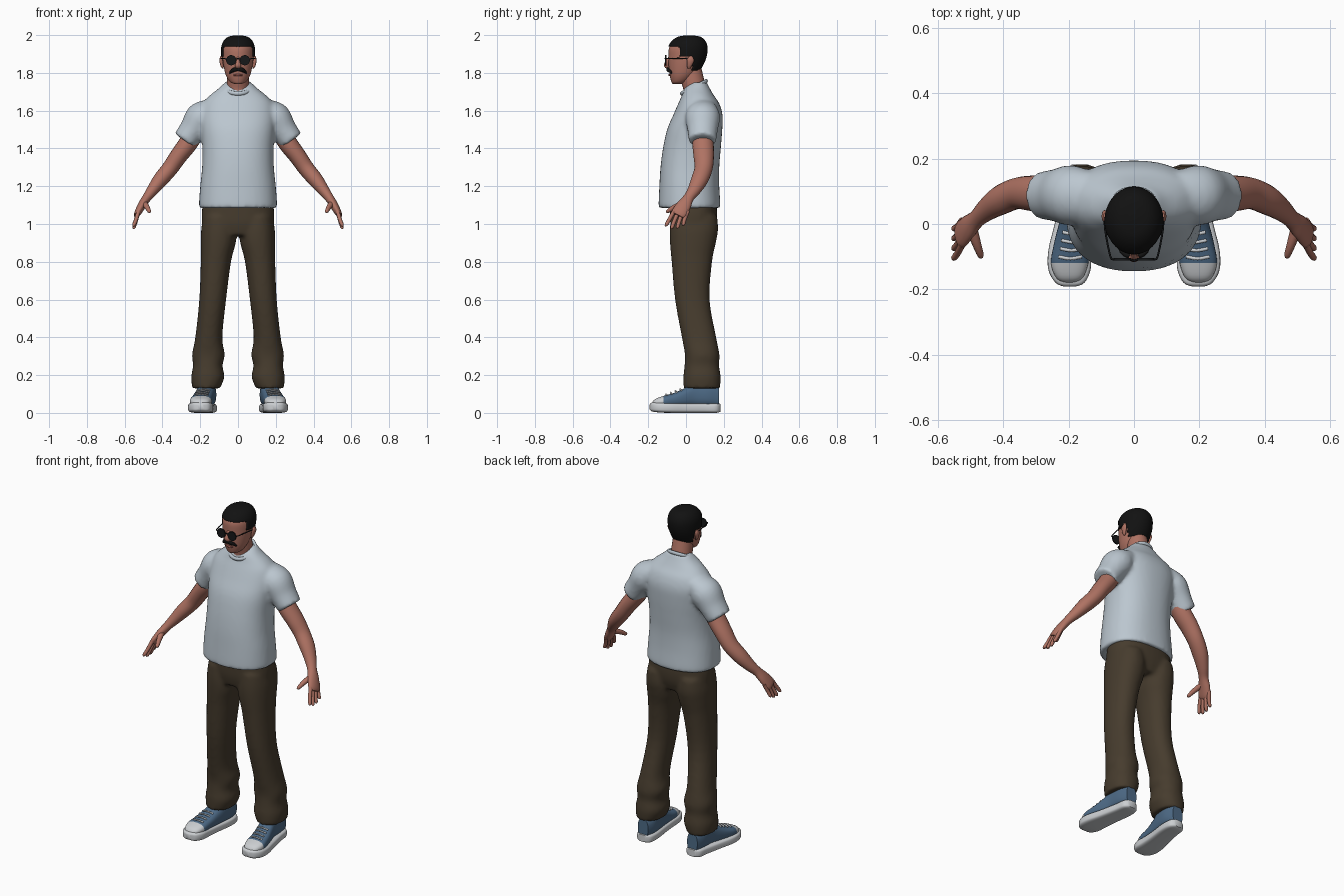
import bpy, bmesh, math
from mathutils import Vector

if "Cube" in bpy.data.objects:
    bpy.data.objects.remove(bpy.data.objects["Cube"])


def material(name, *rgb):
    m = bpy.data.materials.new(name)
    m.use_nodes = True
    m.diffuse_color = (*rgb, 1)
    bsdf = m.node_tree.nodes["Principled BSDF"]
    bsdf.inputs["Base Color"].default_value = (*rgb, 1)
    bsdf.inputs["Roughness"].default_value = 0.8
    return m


SKIN = material("skin", 0.43, 0.17, 0.125)
LIPS = material("lips", 0.32, 0.10, 0.08)
HAIR = material("black hair", 0.006, 0.006, 0.006)
LENS = material("dark glass", 0.008, 0.009, 0.01)
SHIRT = material("pale grey cotton", 0.50, 0.57, 0.63)
TROUSER = material("brown cloth", 0.062, 0.045, 0.027)
CANVAS = material("blue canvas", 0.075, 0.145, 0.24)
RUBBER = material("white rubber", 0.6, 0.62, 0.64)


def spline(keys, steps):
    """Smoothly interpolate rows of numbers."""
    rows = []
    for i in range(len(keys) - 1):
        p = [keys[max(0, min(len(keys) - 1, i + k))] for k in (-1, 0, 1, 2)]
        for s in range(steps):
            t = s / steps
            rows.append([b + t * (c - a) / 2 + t * t * (a - 2.5 * b + 2 * c - d / 2)
                         + t ** 3 * (1.5 * (b - c) + (d - a) / 2)
                         for a, b, c, d in zip(*p)])
    return rows + [list(keys[-1])]


def skin_rings(bm, rings):
    vs = [[bm.verts.new(p) for p in ring] for ring in rings]
    n = len(vs[0])
    for a, b in zip(vs, vs[1:]):
        for j in range(n):
            bm.faces.new((a[j], a[(j + 1) % n], b[(j + 1) % n], b[j]))
    bm.faces.new(vs[0])
    bm.faces.new(vs[-1])


def circle(segs, power=2):
    for j in range(segs):
        a = math.tau * j / segs
        c, s = math.cos(a), math.sin(a)
        yield (math.copysign(abs(c) ** (2 / power), c),
               math.copysign(abs(s) ** (2 / power), s))


def loft(bm, keys, along_y=False, segs=32, steps=4, power=2, grow=0):
    """Rings given as (position, low, high, low, high) bounds."""
    rings = []
    for p, a0, a1, b0, b1 in spline(keys, steps):
        ring = []
        for c, s in circle(segs, power):
            a = (a0 + a1) / 2 + c * ((a1 - a0) / 2 + grow)
            b = (b0 + b1) / 2 + s * ((b1 - b0) / 2 + grow)
            ring.append((a, p, b) if along_y else (a, b, p))
        rings.append(ring)
    skin_rings(bm, rings)


def tube(bm, keys, ref=(0, 1, 0), segs=16, steps=4):
    """Rings across a path of (x, y, z, radius along ref, other radius)."""
    rows = spline(keys, steps)
    pts = [Vector(r[:3]) for r in rows]
    rings = []
    for i, r in enumerate(rows):
        t = (pts[min(i + 1, len(pts) - 1)] - pts[max(i - 1, 0)]).normalized()
        u = Vector(ref)
        u = (u - t * u.dot(t)).normalized()
        v = t.cross(u)
        rings.append([pts[i] + u * c * r[3] + v * s * r[4] for c, s in circle(segs)])
    skin_rings(bm, rings)


def make(name, bm, *mats, mirror=False, voxel=0, rule=None):
    bmesh.ops.recalc_face_normals(bm, faces=bm.faces)
    for f in bm.faces:
        f.smooth = True
        if rule:
            f.material_index = rule(f.calc_center_median())
    me = bpy.data.meshes.new(name)
    bm.to_mesh(me)
    bm.free()
    me.set_sharp_from_angle(angle=math.radians(50))
    for m in mats:
        me.materials.append(m)
    ob = bpy.data.objects.new(name, me)
    bpy.context.collection.objects.link(ob)
    if mirror:
        ob.modifiers.new("both sides", "MIRROR")
    if voxel:
        r = ob.modifiers.new("merge", "REMESH")
        r.mode, r.voxel_size, r.use_smooth_shade = "VOXEL", voxel, True
        s = ob.modifiers.new("soften", "SMOOTH")
        s.factor, s.iterations = 0.5, 5
    return ob


def flip(keys, s):
    """Mirror the x of path rows."""
    return [(k[0] * s, *k[1:]) for k in keys]


def wide(rows):
    """Rows (z, half width, back, front) to symmetric bounds."""
    return [(z, -w, w, y0, y1) for z, w, y0, y1 in rows]


# Shirt: torso and sleeves merged
bm = bmesh.new()
loft(bm, wide([(1.085, .203, -.14, .175), (1.1, .207, -.145, .182), (1.2, .2, -.141, .176),
               (1.3, .19, -.135, .176), (1.4, .188, -.122, .184), (1.5, .196, -.1, .192),
               (1.58, .2, -.066, .193), (1.64, .185, -.04, .175), (1.68, .15, -.022, .148),
               (1.72, .1, -.008, .125), (1.75, .07, .025, .11)]), segs=48, power=2.3)
sleeve = [(.13, .09, 1.62, .07, .05), (.19, .088, 1.567, .092, .085),
          (.24, .088, 1.497, .08, .072), (.282, .087, 1.44, .073, .066)]
for s in (1, -1):
    tube(bm, flip(sleeve, s), segs=28)
make("shirt", bm, SHIRT, voxel=.011)

# Ribbed collar, tilted down to the front
bm = bmesh.new()
rings = []
for c, s in circle(40):
    out = Vector((c, s, 0))
    mid = Vector((c * .072, .042 + s * .066, 1.724 + s * .033))
    rings.append([mid + out * a * .008 + Vector((0, 0, b * .011)) for a, b in circle(10)])
skin_rings(bm, rings + rings[:1])
make("collar", bm, SHIRT)

# Trousers: hips and two legs merged
bm = bmesh.new()
loft(bm, wide([(.94, .17, -.07, .14), (1.0, .19, -.083, .16), (1.06, .192, -.085, .165),
               (1.12, .185, -.085, .16)]), power=2.4)
leg = [(1.04, .02, .185, -.08, .165), (.97, .008, .195, -.086, .17), (.9, .012, .197, -.085, .158),
       (.8, .037, .197, -.076, .138), (.6, .063, .205, -.058, .125), (.4, .083, .226, -.022, .16),
       (.31, .07, .243, -.006, .177), (.25, .082, .238, -.008, .175), (.19, .072, .248, -.014, .184),
       (.13, .095, .242, -.012, .18)]
for s in (1, -1):
    loft(bm, [(z, a * s, b * s, c, d) for z, a, b, c, d in leg], power=2.2)
make("trousers", bm, TROUSER, voxel=.011)

# Shoes: sole, canvas upper with a rubber toe cap, laces
bm = bmesh.new()
loft(bm, [(-.192, .182, .212, .018, .045), (-.18, .152, .24, .008, .055), (-.14, .133, .262, .002, .056),
          (-.08, .13, .262, 0, .053), (0, .124, .243, 0, .05), (.1, .112, .222, 0, .05),
          (.16, .117, .212, 0, .05), (.182, .14, .19, .006, .048)], along_y=True, power=4)
make("shoe_sole", bm, RUBBER, mirror=True)

bm = bmesh.new()
loft(bm, [(-.182, .185, .212, .03, .05), (-.165, .157, .238, .03, .072), (-.12, .14, .254, .03, .09),
          (-.06, .135, .245, .03, .107), (0, .128, .23, .03, .135), (.05, .12, .218, .03, .165),
          (.12, .115, .213, .03, .16), (.175, .13, .198, .03, .14)], along_y=True, power=2.5)
make("shoe_upper", bm, CANVAS, RUBBER, mirror=True, rule=lambda c: int(c.y < -.118))

bm = bmesh.new()
for i in range(4):
    y, z, x = -.1 + .025 * i, .096 + .009 * i, .195 - .004 * i
    tube(bm, [(x - .035, y, z - .004, .005, .004), (x, y - .006, z + .003, .005, .004),
              (x + .035, y, z - .004, .005, .004)], segs=8)
make("shoe_laces", bm, RUBBER, mirror=True)

# Arms, palms, fingers and thumbs
bm = bmesh.new()
tube(bm, [(.2, .09, 1.53, .05, .05), (.262, .09, 1.43, .056, .05), (.315, .094, 1.36, .054, .046),
          (.36, .093, 1.295, .048, .043), (.41, .072, 1.235, .045, .04), (.452, .043, 1.18, .035, .031),
          (.482, .015, 1.14, .028, .024), (.508, -.01, 1.1, .038, .022), (.53, -.035, 1.06, .041, .018),
          (.538, -.044, 1.045, .03, .011)], segs=20)
for i, length in enumerate((.055, .068, .066, .052)):
    y = -.074 + .024 * i
    tip = y - .03 + .006 * i
    tube(bm, [(.526, y + .012, 1.07, .011, .011), (.54, (y + tip) / 2, 1.05 - length / 2, .0105, .0105),
              (.551, tip, 1.05 - length, .009, .009), (.552, tip, 1.043 - length, .003, .003)], segs=10)
tube(bm, [(.497, -.015, 1.11, .018, .016), (.482, -.06, 1.09, .014, .014),
          (.47, -.095, 1.068, .01, .01), (.468, -.102, 1.06, .004, .004)], ref=(1, 0, 0), segs=10)
make("arm", bm, SKIN, mirror=True)

# Head, neck, nose and ears
skull = wide([(1.742, .02, -.07, -.02), (1.752, .042, -.077, .01), (1.785, .063, -.086, .05),
              (1.83, .075, -.091, .08), (1.88, .082, -.092, .1), (1.93, .082, -.09, .105),
              (1.965, .068, -.068, .092), (1.986, .042, -.035, .065), (1.993, .004, .01, .02)])
bm = bmesh.new()
loft(bm, skull, segs=40, steps=6)
make("head", bm, SKIN)

bm = bmesh.new()
tube(bm, [(0, .055, 1.66, .075, .07), (0, .045, 1.72, .06, .06), (0, .033, 1.77, .06, .058),
          (0, .025, 1.83, .055, .055)], segs=24)
make("neck", bm, SKIN)

bm = bmesh.new()
tube(bm, [(0, -.085, 1.885, .006, .008), (0, -.1, 1.858, .01, .01), (0, -.104, 1.838, .012, .017),
          (0, -.092, 1.824, .006, .01)], segs=14)
make("nose", bm, SKIN)

bm = bmesh.new()
tube(bm, [(.08, .015, 1.824, .007, .004), (.085, .018, 1.84, .013, .008),
          (.09, .024, 1.868, .019, .009), (.088, .026, 1.888, .008, .005)], segs=14)
make("ear", bm, SKIN, mirror=True)

bm = bmesh.new()
tube(bm, [(-.024, -.082, 1.787, .003, .003), (0, -.087, 1.789, .006, .007),
          (.024, -.082, 1.787, .003, .003)], ref=(0, 0, 1), segs=10)
make("mouth", bm, LIPS)


# Short hair: skull shell trimmed at the hairline
def below_hairline(c):
    line = 1.94 if c.y < -.035 else 1.885 if c.y < .035 else 1.815
    return c.z < line


bm = bmesh.new()
loft(bm, skull, segs=64, steps=8, grow=.007)
bmesh.ops.recalc_face_normals(bm, faces=bm.faces)
bmesh.ops.translate(bm, verts=bm.verts, vec=(0, .002, .006))
bmesh.ops.delete(bm, geom=[f for f in bm.faces if below_hairline(f.calc_center_median())],
                 context="FACES")
hair = make("hair", bm, HAIR)
shell = hair.modifiers.new("thickness", "SOLIDIFY")
shell.thickness, shell.offset = .01, -1

# Moustache
bm = bmesh.new()
tube(bm, [(0, -.097, 1.818, .006, .008), (.02, -.096, 1.817, .008, .011),
          (.036, -.084, 1.807, .008, .008), (.045, -.076, 1.797, .003, .003)], segs=12)
make("moustache", bm, HAIR, mirror=True)

# Round glasses: lenses, arms and bridge
bm = bmesh.new()
tube(bm, [(.036, -.111, 1.867, .027, .027), (.036, -.104, 1.867, .027, .027)],
     ref=(0, 0, 1), segs=28, steps=1)
make("lens", bm, LENS, mirror=True)

bm = bmesh.new()
tube(bm, [(.06, -.107, 1.873, .003, .003), (.072, -.1, 1.876, .003, .003),
          (.088, -.02, 1.877, .003, .003), (.09, .03, 1.872, .003, .003)], ref=(0, 0, 1), segs=8)
tube(bm, [(0, -.112, 1.876, .003, .003), (.014, -.108, 1.872, .003, .003)], ref=(0, 0, 1), segs=8)
make("glasses_frame", bm, LENS, mirror=True)
